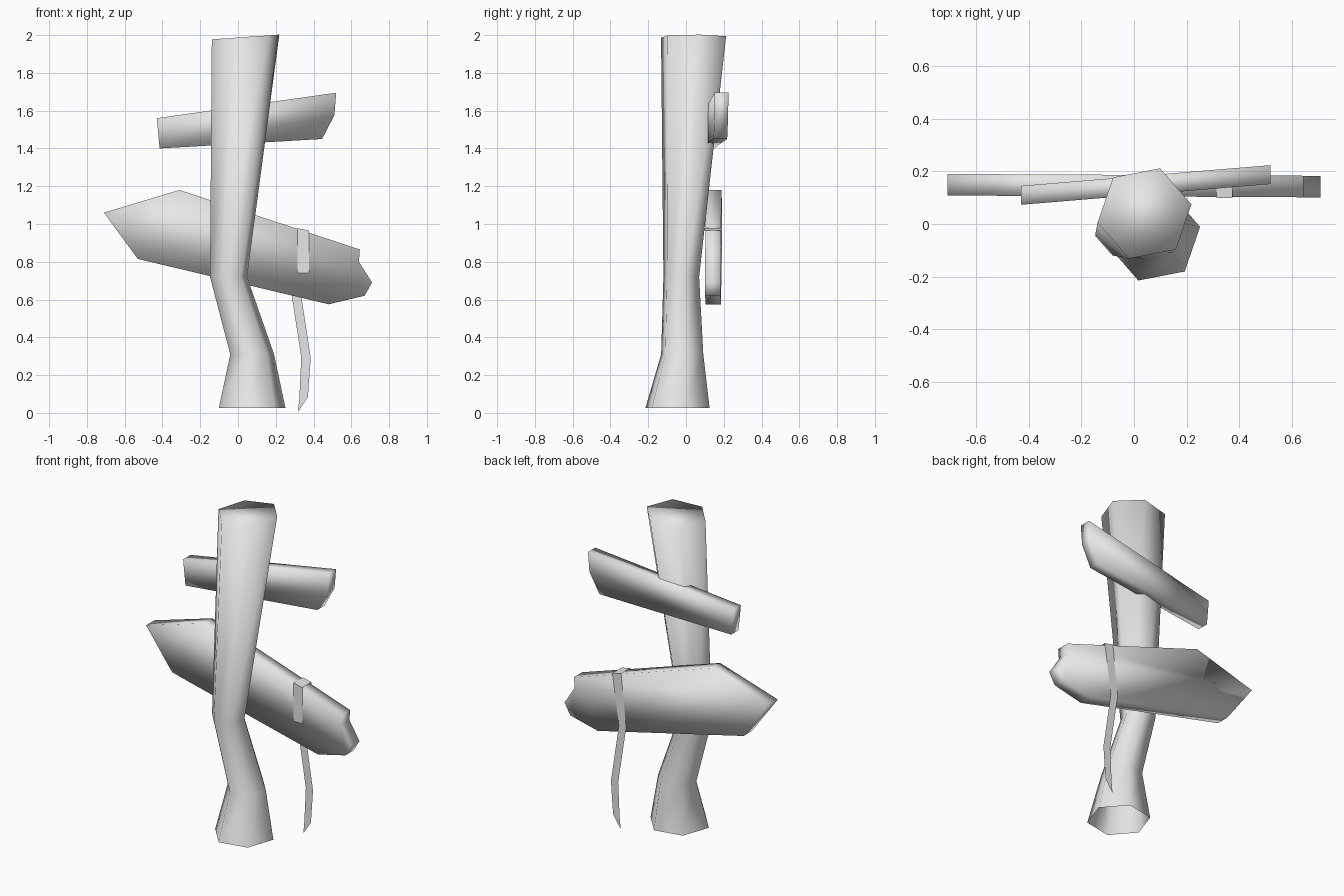
import bpy, bmesh
from math import cos, sin, radians

cube = bpy.data.objects.get("Cube")
if cube:
    bpy.data.objects.remove(cube)

grey = bpy.data.materials.new("plain grey")
grey.use_nodes = True
grey.diffuse_color = (0.8, 0.8, 0.8, 1)
grey.node_tree.nodes["Principled BSDF"].inputs["Base Color"].default_value = (0.8, 0.8, 0.8, 1)


def finish(name, bm, smooth=True):
    mesh = bpy.data.meshes.new(name)
    for f in bm.faces:
        f.smooth = smooth
    bm.to_mesh(mesh)
    bm.free()
    mesh.materials.append(grey)
    obj = bpy.data.objects.new(name, mesh)
    bpy.context.collection.objects.link(obj)
    return obj


def plank(name, outline, y_mid, slope, thickness):
    """Extrude an x-z outline along y, turned slightly about z by a slope."""
    bm = bmesh.new()
    front, back = [[bm.verts.new((x, y_mid + slope * x + side * thickness / 2, z))
                    for x, z in outline] for side in (-1, 1)]
    bm.faces.new(front)
    bm.faces.new(back[::-1])
    n = len(outline)
    for i in range(n):
        j = (i + 1) % n
        bm.faces.new((front[i], back[i], back[j], front[j]))
    bmesh.ops.recalc_face_normals(bm, faces=bm.faces[:])
    return finish(name, bm)


# Crooked six-sided post, open underneath, with a tilted top
SIDES = 6
rings = [(0.075, -0.045, 0.025, 0.18), (0.075, -0.02, 0.31, 0.118),
         (-0.05, -0.025, 0.72, 0.1), (0.04, 0.04, 1.99, 0.182)]
bm = bmesh.new()
loops = []
for cx, cy, z, r in rings:
    tilt = 0.07 if z > 1 else 0
    loop = []
    for i in range(SIDES):
        a = radians(11 + i * 360 / SIDES)
        loop.append(bm.verts.new((cx + r * cos(a), cy + r * sin(a), z + tilt * r * cos(a))))
    loops.append(loop)
for low, high in zip(loops, loops[1:]):
    for i in range(SIDES):
        j = (i + 1) % SIDES
        bm.faces.new((low[i], low[j], high[j], high[i]))
bm.faces.new(loops[-1])
finish("post", bm)

# Large arrow-shaped board with a broken end
plank("large_board",
      [(-0.71, 1.06), (-0.53, 0.815), (0.48, 0.575), (0.67, 0.62),
       (0.71, 0.69), (0.64, 0.80), (0.645, 0.865), (-0.31, 1.18)],
      0.146, -0.005, 0.082)

# Small upper board
plank("small_board",
      [(-0.43, 1.56), (-0.415, 1.40), (0.445, 1.45), (0.51, 1.575), (0.52, 1.695)],
      0.145, 0.083, 0.072)

# Thin strap folded over the large board and hanging behind it
front_y, back_y = 0.099, 0.19
strap = [((0.315, front_y, 0.74), (0.375, front_y, 0.74)),
         ((0.315, front_y, 0.978), (0.375, front_y, 0.965)),
         ((0.315, back_y, 0.978), (0.375, back_y, 0.965)),
         ((0.28, back_y, 0.65), (0.33, back_y, 0.65)),
         ((0.335, back_y, 0.295), (0.385, back_y, 0.29)),
         ((0.325, back_y, 0.08), (0.37, back_y, 0.085)),
         ((0.318, back_y, 0.01), (0.322, back_y, 0.012))]
bm = bmesh.new()
rows = [[bm.verts.new(p) for p in pair] for pair in strap]
for a, b in zip(rows, rows[1:]):
    bm.faces.new((a[0], a[1], b[1], b[0]))
finish("strap", bm, smooth=False)
